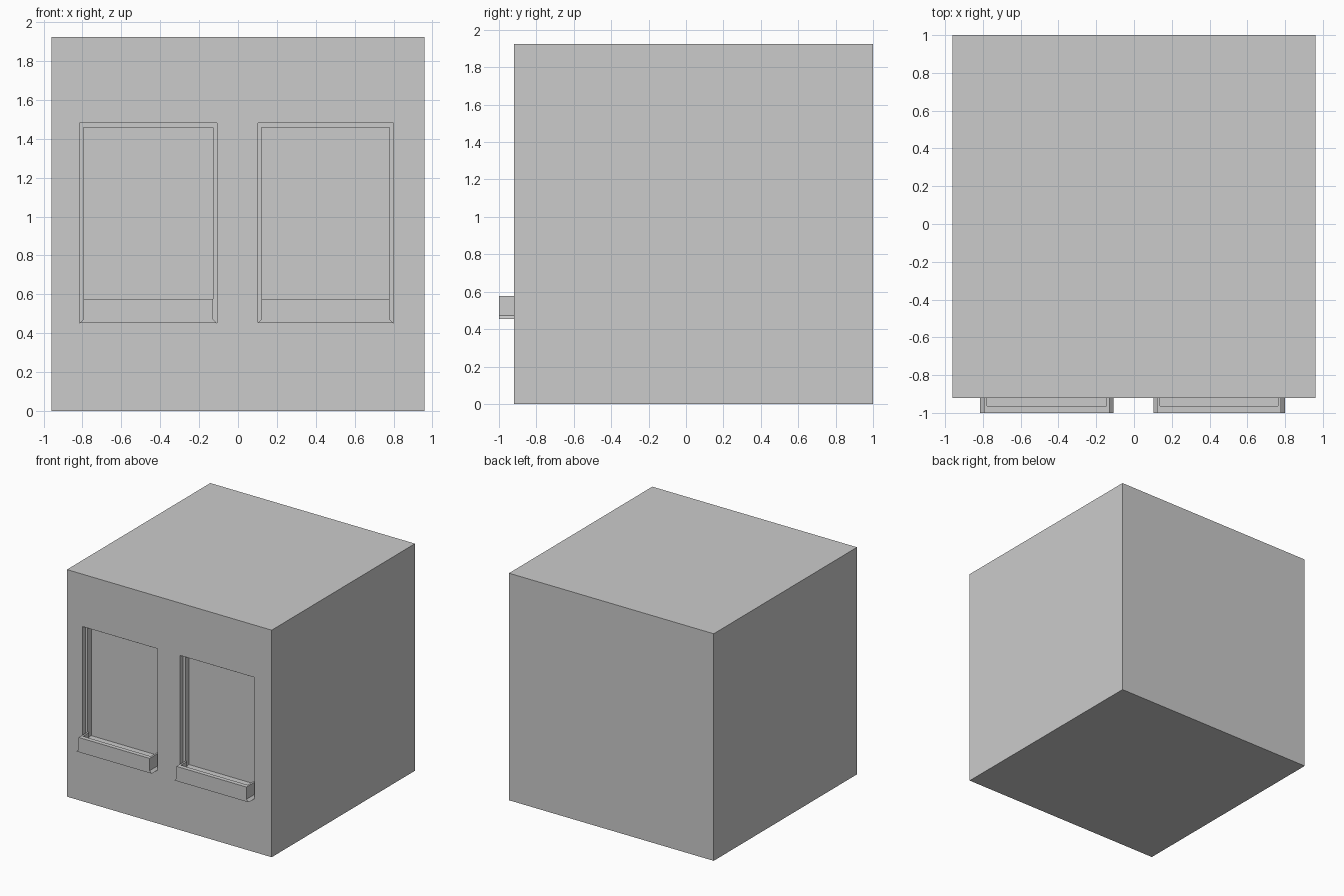
import bpy, bmesh

if "Cube" in bpy.data.objects:
    bpy.data.objects.remove(bpy.data.objects["Cube"])


def prism(name, outline, y0, y1):
    """Extrude an (x, z) outline from y0 back to y1."""
    bm = bmesh.new()
    face = bm.faces.new([bm.verts.new((x, y0, z)) for x, z in outline])
    new = bmesh.ops.extrude_face_region(bm, geom=[face])["geom"]
    verts = [v for v in new if isinstance(v, bmesh.types.BMVert)]
    bmesh.ops.translate(bm, verts=verts, vec=(0, y1 - y0, 0))
    bmesh.ops.recalc_face_normals(bm, faces=bm.faces)
    mesh = bpy.data.meshes.new(name)
    bm.to_mesh(mesh)
    bm.free()
    obj = bpy.data.objects.new(name, mesh)
    bpy.context.collection.objects.link(obj)
    return obj


def box(name, x0, x1, z0, z1, y0, y1):
    return prism(name, [(x0, z0), (x1, z0), (x1, z1), (x0, z1)], y0, y1)


def cut(target, cutter):
    mod = target.modifiers.new("cut", "BOOLEAN")
    mod.operation = "DIFFERENCE"
    mod.solver = "EXACT"
    mod.object = cutter
    cutter.hide_render = True
    cutter.hide_viewport = True


FRONT = -0.92          # wall plane
STEP = FRONT + 0.04    # frame depth
PANE = FRONT + 0.09    # pane depth
BOTTOM, TOP, SILL = 0.453, 1.481, 0.577
FLOOR = 0.527          # floor of the sill trough
RIM = 0.02

# Main block
block = box("building_block", -0.96, 0.96, 0, 1.925, FRONT, 1.0)

for side, x0, x1 in (("left", -0.815, -0.109), ("right", 0.102, 0.799)):
    a, b = x0 + RIM, x1 - RIM

    # Stepped window recess
    cut(block, box(side + "_frame_cutter", x0, x1, BOTTOM, TOP, FRONT - 0.03, STEP))
    cut(block, box(side + "_pane_cutter", a, b, FLOOR, TOP - 0.023, FRONT - 0.05, PANE))

    # Projecting sill with flared foot and hollow top
    sill = prism(side + "_window_sill",
                 [(x0, BOTTOM), (x1, BOTTOM), (b, BOTTOM + 0.02), (b, SILL),
                  (a, SILL), (a, BOTTOM + 0.02)], -1.0, STEP)
    cut(sill, box(side + "_trough_cutter", a + 0.016, b - 0.016, FLOOR, SILL + 0.1,
                  -0.963, STEP + 0.05))
